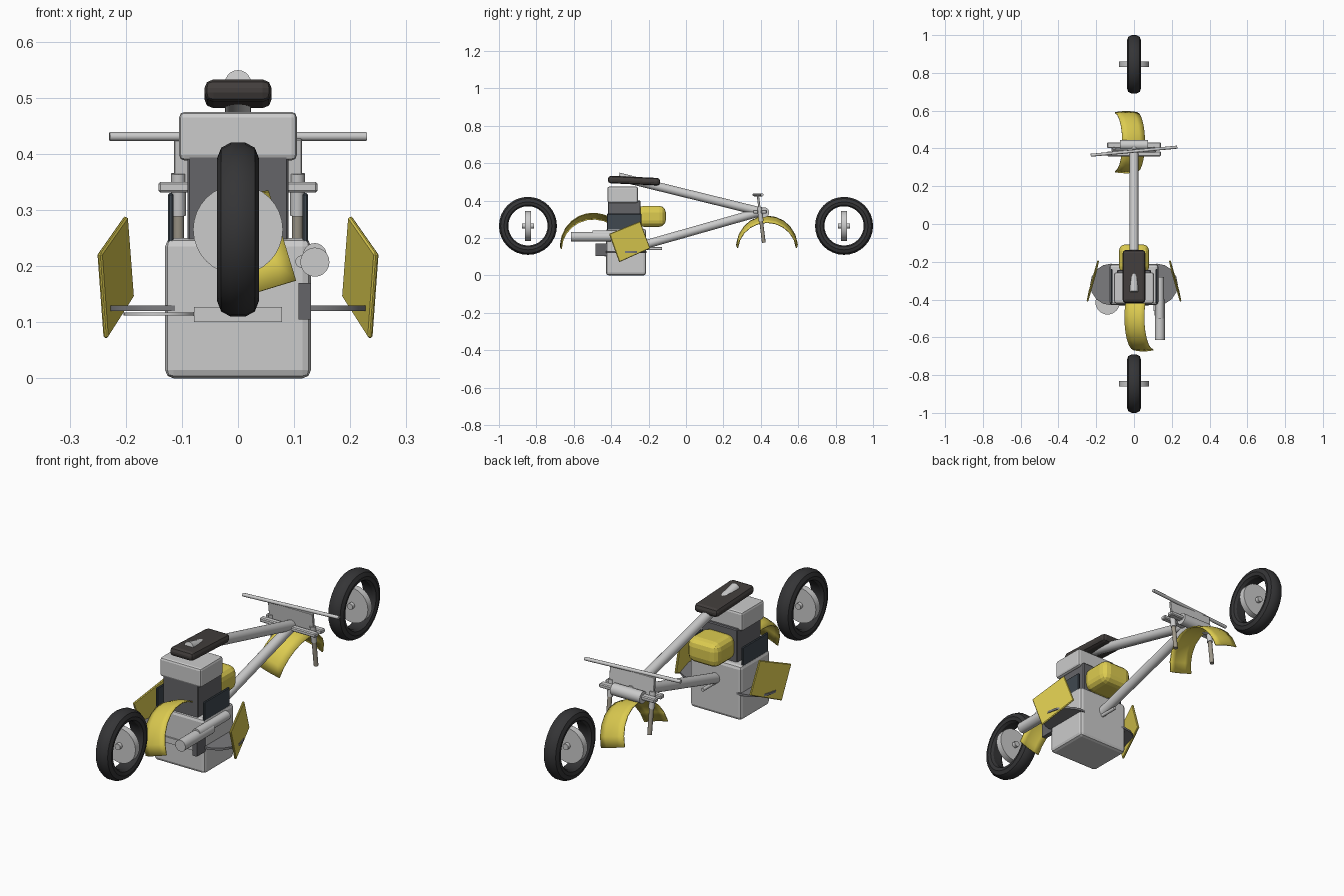
import bpy, bmesh, math
from mathutils import Vector, Matrix

if "Cube" in bpy.data.objects:
    bpy.data.objects.remove(bpy.data.objects["Cube"])


def mat(name, rgb):
    m = bpy.data.materials.new(name)
    m.diffuse_color = (*rgb, 1)
    m.use_nodes = True
    m.node_tree.nodes["Principled BSDF"].inputs["Base Color"].default_value = m.diffuse_color
    return m


BLACK = mat("rubber", (0.035, 0.035, 0.037))
YELLOW = mat("yellow paint", (0.72, 0.60, 0.08))
DARK = mat("dark metal", (0.13, 0.13, 0.14))
SLATE = mat("slate", (0.05, 0.065, 0.08))
BROWN = mat("seat leather", (0.055, 0.048, 0.045))
BRONZE = mat("fork metal", (0.34, 0.31, 0.25))
PEDAL = mat("pedal grey", (0.2, 0.2, 0.21))


def finish(name, bm, material=None, smooth=None):
    bmesh.ops.recalc_face_normals(bm, faces=bm.faces)
    me = bpy.data.meshes.new(name)
    bm.to_mesh(me)
    bm.free()
    ob = bpy.data.objects.new(name, me)
    bpy.context.collection.objects.link(ob)
    if material:
        me.materials.append(material)
    if smooth:
        bpy.ops.object.select_all(action='DESELECT')
        ob.select_set(True)
        bpy.context.view_layer.objects.active = ob
        bpy.ops.object.shade_smooth_by_angle(angle=math.radians(smooth))
    return ob


def box(name, lo, hi, material=None, bevel=0.0, seg=1, tilt=0.0, yaw=0.0):
    """Bevelled box between two corners, tilted about x and turned about z."""
    lo, hi = Vector(lo), Vector(hi)
    bm = bmesh.new()
    bmesh.ops.create_cube(bm, size=1)
    bmesh.ops.scale(bm, vec=hi - lo, verts=bm.verts)
    if bevel:
        bmesh.ops.bevel(bm, geom=bm.edges[:], offset=bevel, segments=seg,
                        profile=0.5, affect='EDGES')
    bm.transform(Matrix.Translation((lo + hi) / 2) @ Matrix.Rotation(yaw, 4, 'Z')
                 @ Matrix.Rotation(tilt, 4, 'X'))
    return finish(name, bm, material)


def rod(name, a, b, r, material=None, sides=20):
    """Capped cylinder from a to b."""
    a, b = Vector(a), Vector(b)
    d = b - a
    bm = bmesh.new()
    bmesh.ops.create_cone(bm, cap_ends=True, segments=sides, radius1=r, radius2=r,
                          depth=d.length)
    bm.transform(Matrix.Translation((a + b) / 2)
                 @ d.to_track_quat('Z', 'Y').to_matrix().to_4x4())
    return finish(name, bm, material, 40)


def tyre(name, y, z, n=32):
    half = [(0.022, 0.105), (0.033, 0.112), (0.037, 0.128), (0.030, 0.146), (0.013, 0.155)]
    prof = half + [(-x, r) for x, r in reversed(half)]
    bm = bmesh.new()
    rings = []
    for i in range(n):
        a = 2 * math.pi * i / n
        rings.append([bm.verts.new((x, y + r * math.cos(a), z + r * math.sin(a)))
                      for x, r in prof])
    m = len(prof)
    for i in range(n):
        p, q = rings[i], rings[(i + 1) % n]
        for j in range(m):
            bm.faces.new((p[j], p[(j + 1) % m], q[(j + 1) % m], q[j]))
    return finish(name, bm, BLACK, 30)


def fender(name, y, top, r, a0, a1, roll, width=0.125, n=10):
    """Thin arched strip that leans sideways about its crown."""
    bm = bmesh.new()
    rows = []
    for i in range(n + 1):
        a = math.radians(a0 + (a1 - a0) * i / n)
        row = []
        for k in range(5):
            t = k / 2 - 1
            rr = r - 0.006 * t * t
            row.append(bm.verts.new((t * width / 2, rr * math.cos(a), rr * math.sin(a) - r)))
        rows.append(row)
    for p, q in zip(rows, rows[1:]):
        for k in range(4):
            bm.faces.new((p[k], p[k + 1], q[k + 1], q[k]))
    bm.transform(Matrix.Translation((0, y, top)) @ Matrix.Rotation(math.radians(roll), 4, 'Y'))
    ob = finish(name, bm, YELLOW, 40)
    mod = ob.modifiers.new("thickness", 'SOLIDIFY')
    mod.thickness = 0.005
    return ob


# wheels, each with a crosswise hub disc and a small axle stub
for name, y in (("front", -0.845), ("rear", 0.845)):
    tyre(name + "_tyre", y, 0.265)
    rod(name + "_hub_disc", (0, y - 0.015, 0.265), (0, y + 0.015, 0.265), 0.08, sides=32)
    rod(name + "_axle", (0, y - 0.032, 0.265), (0, y + 0.032, 0.265), 0.014, sides=12)

# fenders
fender("fork_fender", 0.433, 0.308, 0.166, 6, 174, 16)
fender("engine_fender", -0.495, 0.325, 0.18, 25, 178, -17, 0.11)

# frame tubes
rod("upper_frame_tube", (0, -0.36, 0.527), (0, 0.41, 0.338), 0.023)
rod("lower_frame_tube", (0, -0.225, 0.163), (0, 0.41, 0.343), 0.023)
rod("engine_peg", (0.005, -0.23, 0.143), (0.005, -0.127, 0.143), 0.008, sides=12)

# engine
box("engine_block", (-0.13, -0.428, 0), (0.13, -0.213, 0.25), None, 0.015, 2)
box("engine_cylinder", (-0.09, -0.418, 0.24), (0.09, -0.243, 0.40), DARK, 0.004)
box("engine_head", (-0.105, -0.42, 0.388), (0.105, -0.257, 0.475), None, 0.01, 2)
box("engine_front_bar", (-0.078, -0.435, 0.10), (0.078, -0.40, 0.127))
box("battery_box", (0.108, -0.485, 0.105), (0.13, -0.42, 0.17), DARK)

# fuel tank and seat
box("fuel_tank", (-0.08, -0.26, 0.26), (0.08, -0.108, 0.372), YELLOW, 0.035, 3)
box("seat", (-0.06, -0.418, 0.487), (0.06, -0.138, 0.527), BROWN, 0.016, 2, tilt=-0.045)

# exhaust
rod("muffler", (0.137, -0.615, 0.207), (0.137, -0.40, 0.207), 0.026)
rod("exhaust_pipe", (0.137, -0.50, 0.220), (0.137, -0.28, 0.220), 0.021)
rod("exhaust_joint", (0.113, -0.46, 0.208), (0.113, -0.38, 0.208), 0.011, sides=12)

# stand foot on the left
rod("stand_foot", (-0.14, -0.415, 0.112), (-0.14, -0.415, 0.117), 0.064, sides=32)

for side, s in (("right", 1), ("left", -1)):
    # side covers beside the cylinder
    box(side + "_side_cover", (s * 0.12 - 0.005, -0.422, 0.24),
        (s * 0.12 + 0.005, -0.237, 0.33), SLATE, 0.003)
    # leaning shield panels
    bm = bmesh.new()
    quad = [(0.247, -0.411, 0.222), (0.200, -0.246, 0.289),
            (0.189, -0.192, 0.145), (0.236, -0.357, 0.071)]
    bm.faces.new([bm.verts.new((s * x, y, z)) for x, y, z in quad])
    panel = finish(side + "_shield_panel", bm, YELLOW)
    mod = panel.modifiers.new("thickness", 'SOLIDIFY')
    mod.thickness, mod.offset = 0.009, 0
    mod = panel.modifiers.new("soft edges", 'BEVEL')
    mod.width = 0.003
    # round footrests
    rod(side + "_footrest", (s * 0.122, -0.32, 0.12), (s * 0.122, -0.32, 0.13),
        0.11, PEDAL, 16)
    # fork legs
    rod(side + "_fork_leg", (s * 0.106, 0.395, 0.345), (s * 0.106, 0.416, 0.175), 0.010,
        BRONZE, 12)
    rod(side + "_fork_sleeve", (s * 0.106, 0.392, 0.365), (s * 0.106, 0.402, 0.29), 0.013,
        None, 12)

# fork clamps, riser plate and handlebar
box("clamp_bar_rear", (-0.142, 0.402, 0.331), (0.142, 0.432, 0.350), None, 0.004)
box("clamp_bar_front", (-0.142, 0.358, 0.331), (0.142, 0.385, 0.350), None, 0.004)
rod("steering_hub", (-0.075, 0.418, 0.337), (0.075, 0.418, 0.337), 0.027)
box("riser_plate", (-0.114, 0.384, 0.335), (0.114, 0.396, 0.427), None, 0.002, tilt=0.12)
rod("handlebar", (-0.229, 0.364, 0.431), (0.229, 0.407, 0.431), 0.008, None, 12)
